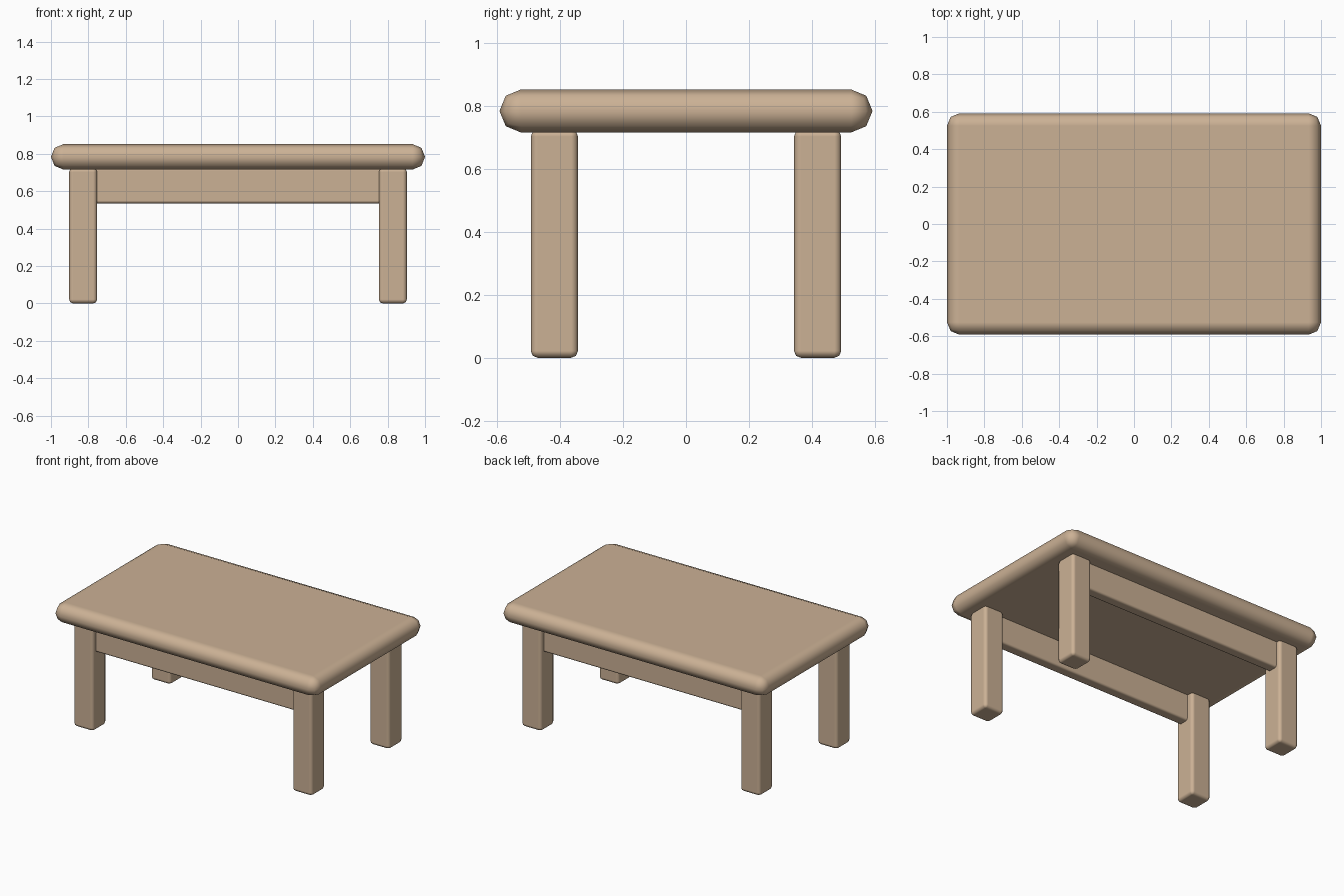
import bpy

if "Cube" in bpy.data.objects:
    bpy.data.objects.remove(bpy.data.objects["Cube"])

wood = bpy.data.materials.new("wood")
wood.diffuse_color = (0.60, 0.44, 0.30, 1)
wood.use_nodes = True
wood.node_tree.nodes["Principled BSDF"].inputs["Base Color"].default_value = wood.diffuse_color


def rounded_box(name, lo, hi, bevel):
    """Box between two corners with softly rounded edges."""
    centre = [(a + b) / 2 for a, b in zip(lo, hi)]
    bpy.ops.mesh.primitive_cube_add(size=1, location=centre)
    ob = bpy.context.object
    ob.name = name
    ob.scale = [b - a for a, b in zip(lo, hi)]
    bpy.ops.object.transform_apply(location=False, rotation=False, scale=True)
    bpy.ops.object.shade_smooth()
    mod = ob.modifiers.new("rounding", "BEVEL")
    mod.width = bevel
    mod.segments = 2
    mod.harden_normals = True
    ob.data.materials.append(wood)
    return ob


# Thick table top with a fully rounded rim
rounded_box("table_top", (-1, -0.592, 0.716), (1, 0.592, 0.852), 0.067)

# Four square legs, and an apron rail along the front and back
for sy, depth in ((-1, "front"), (1, "back")):
    for sx, side in ((-1, "left"), (1, "right")):
        x, y = sx * 0.828, sy * 0.418
        rounded_box(f"{depth}_{side}_leg", (x - 0.075, y - 0.075, 0),
                    (x + 0.075, y + 0.075, 0.725), 0.022)
    y = sy * 0.425
    rounded_box(f"{depth}_apron", (-0.80, y - 0.037, 0.535),
                (0.80, y + 0.037, 0.725), 0.015)
